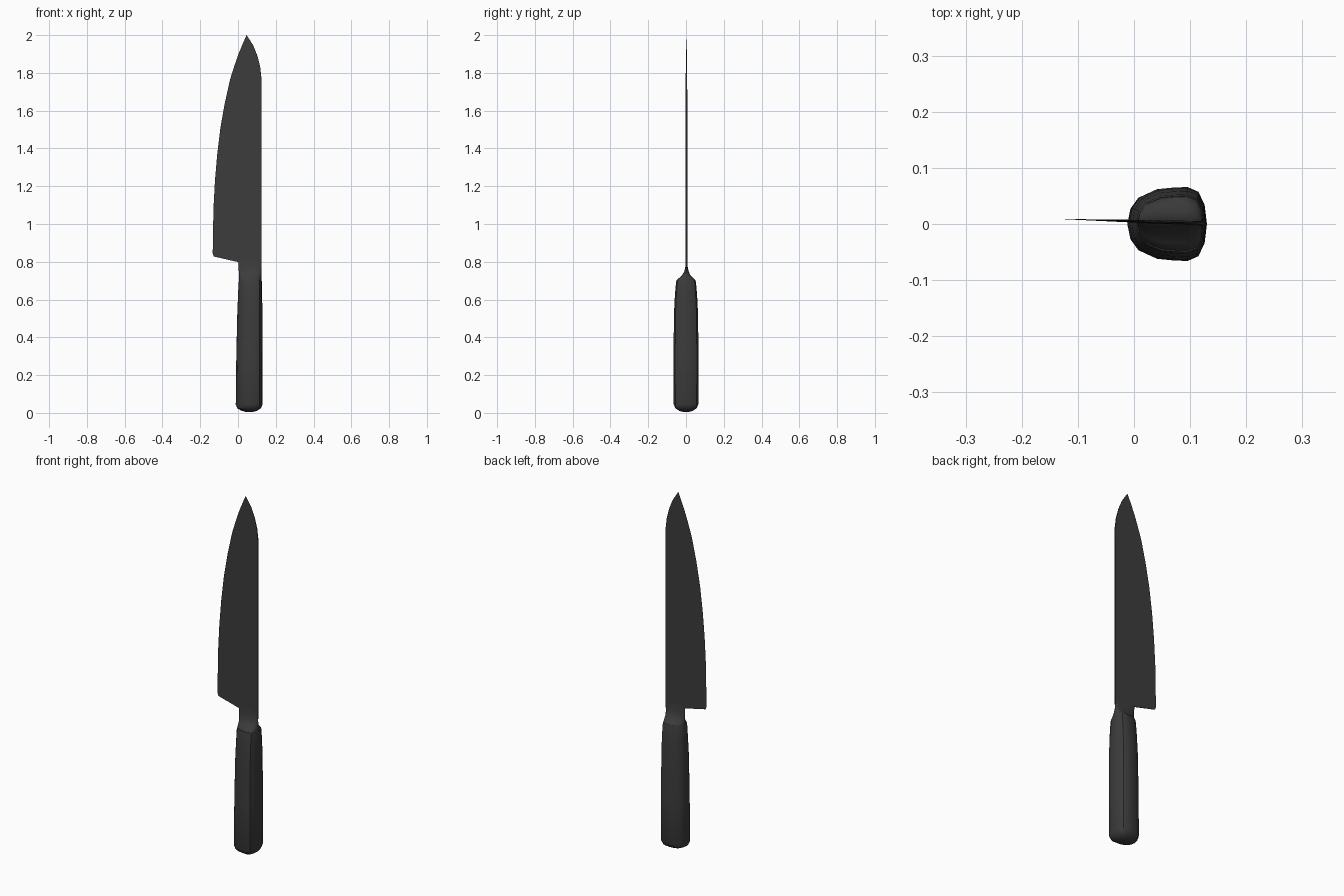
import bpy, bmesh, math

cube = bpy.data.objects.get("Cube")
if cube:
    bpy.data.objects.remove(cube, do_unlink=True)


def make_material(name, rgb, roughness):
    mat = bpy.data.materials.new(name)
    mat.use_nodes = True
    colour = (*rgb, 1.0)
    mat.diffuse_color = colour
    bsdf = mat.node_tree.nodes["Principled BSDF"]
    bsdf.inputs["Base Color"].default_value = colour
    bsdf.inputs["Roughness"].default_value = roughness
    return mat


def loft(name, rings, mat, angle):
    """Skin a list of equal-sized closed rings and cap both ends."""
    bm = bmesh.new()
    loops = [[bm.verts.new(p) for p in ring] for ring in rings]
    n = len(loops[0])
    for low, high in zip(loops, loops[1:]):
        for i in range(n):
            j = (i + 1) % n
            bm.faces.new((low[i], low[j], high[j], high[i]))
    bm.faces.new(loops[0][::-1])
    bm.faces.new(loops[-1])
    bmesh.ops.remove_doubles(bm, verts=bm.verts, dist=0.00005)
    bmesh.ops.recalc_face_normals(bm, faces=bm.faces)
    mesh = bpy.data.meshes.new(name)
    bm.to_mesh(mesh)
    bm.free()
    mesh.materials.append(mat)
    obj = bpy.data.objects.new(name, mesh)
    bpy.context.collection.objects.link(obj)
    bpy.ops.object.select_all(action="DESELECT")
    bpy.context.view_layer.objects.active = obj
    obj.select_set(True)
    bpy.ops.object.shade_smooth_by_angle(angle=math.radians(angle))
    return obj


dark_grey = make_material("dark_grey", (0.045, 0.045, 0.045), 0.5)

# Grip cross-section: u runs from edge side (0) to spine side (1), v is half depth
HALF = [(0, 0), (0.04, 0.42), (0.14, 0.72), (0.36, 0.94), (0.55, 0.98),
        (0.75, 1), (0.89, 0.87), (0.97, 0.52), (1, 0)]
SECTION = HALF + [(u, -v) for u, v in HALF[-2:0:-1]]


def blade_mid(x):
    """The blade leans very slightly across its width."""
    return 0.005 - 0.03 * x


def grip_ring(z, x0, x1, depth, lean=0.0):
    return [(x0 + (x1 - x0) * u,
             depth * v + lean * blade_mid(x0 + (x1 - x0) * u), z)
            for u, v in SECTION]


# Handle with a domed butt and a slight taper to the shoulder
handle_rows = [(0.004, 0.045, 0.075, 0.012), (0.011, 0.02, 0.1, 0.036),
               (0.024, -0.004, 0.121, 0.056), (0.045, -0.012, 0.13, 0.065),
               (0.3, -0.009, 0.13, 0.066), (0.52, -0.004, 0.129, 0.064),
               (0.62, 0, 0.128, 0.059), (0.69, 0.003, 0.127, 0.053),
               (0.703, 0.006, 0.125, 0.05)]
loft("handle", [grip_ring(*row) for row in handle_rows], dark_grey, 35)

# Bolster sweeping from the handle into the thin blade
bolster_rows = [(0.69, 0.007, 0.124, 0.05), (0.705, 0.006, 0.124, 0.048),
                (0.716, 0.005, 0.124, 0.036), (0.73, 0.005, 0.124, 0.021),
                (0.75, 0.004, 0.124, 0.011), (0.775, 0.003, 0.124, 0.0055),
                (0.815, 0, 0.124, 0.003)]
loft("bolster", [grip_ring(*row, lean=min(1, (row[0] - 0.69) / 0.06))
                 for row in bolster_rows], dark_grey, 40)

# Blade rows: edge x, edge z, spine x, spine z
blade_rows = [(-0.128, 0.828, 0.125, 0.77), (-0.134, 0.845, 0.125, 0.79),
              (-0.13, 1.08, 0.125, 1.06), (-0.122, 1.23, 0.125, 1.22),
              (-0.11, 1.37, 0.125, 1.37), (-0.093, 1.51, 0.125, 1.51),
              (-0.07, 1.64, 0.125, 1.64), (-0.042, 1.765, 0.125, 1.765),
              (-0.02, 1.835, 0.117, 1.835), (0, 1.893, 0.102, 1.893),
              (0.021, 1.945, 0.081, 1.945), (0.045, 2.0, 0.046, 2.0)]


def blade_ring(x0, z0, x1, z1):
    ring = []
    for u, side in [(0, 0), (0.5, 0.6), (1, 1), (1, -1), (0.5, -0.6)]:
        x = x0 + (x1 - x0) * u
        half = 0.004 * min(1, (2.0 - z1) / 0.3)
        ring.append((x, blade_mid(x) + half * side, z0 + (z1 - z0) * u))
    return ring


loft("blade", [blade_ring(*row) for row in blade_rows], dark_grey, 25)
